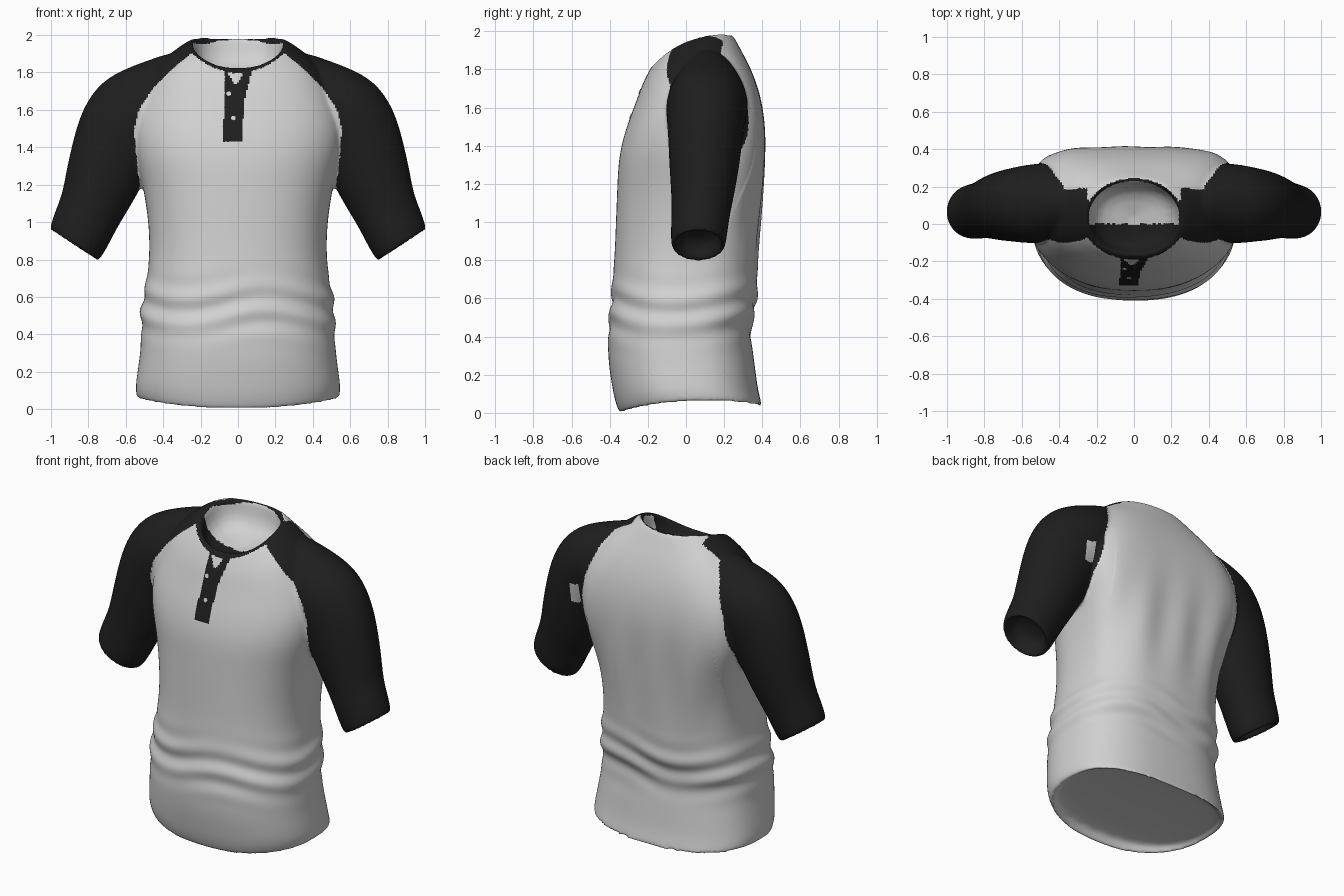
import bpy, bmesh, math
from mathutils import Vector

if "Cube" in bpy.data.objects:
    bpy.data.objects.remove(bpy.data.objects["Cube"])

SIDES = 28


def material(name, value):
    m = bpy.data.materials.new(name)
    m.use_nodes = True
    colour = (value, value, value, 1)
    m.diffuse_color = colour
    bsdf = m.node_tree.nodes["Principled BSDF"]
    bsdf.inputs["Base Color"].default_value = colour
    bsdf.inputs["Roughness"].default_value = 0.8
    return m


light = material("light grey cloth", 0.64)
black = material("black cloth", 0.013)


def power(v, n):
    return math.copysign(abs(v) ** (2 / n), v)


def lerp_table(table, z):
    """Piecewise linear value from (height, value) pairs, highest first."""
    if z >= table[0][0]:
        return table[0][1]
    for (z1, w1), (z0, w0) in zip(table, table[1:]):
        if z >= z0:
            return w0 + (w1 - w0) * (z - z0) / (z1 - z0)
    return table[-1][1]


# The back is squarer across the shoulder blades
back_squareness = [(1.86, 2.2), (1.64, 3.8), (1.35, 4.2), (1.0, 3), (0.7, 2.6)]


def body_ring(z, half, front, back, tilt=0, bump=0):
    """Torso section: tilt lifts the back, bump lifts the sides."""
    pts = []
    for i in range(SIDES):
        a = math.tau * i / SIDES
        c, s = math.cos(a), math.sin(a)
        n = lerp_table(back_squareness, z) if s > 0 else 2.3
        y = (front + back) / 2 + (back - front) / 2 * power(s, n)
        pts.append(Vector((half * power(c, n), y, z + tilt * s + bump * c * c)))
    return pts


def sleeve_ring(side, xo, zo, xi, zi, front, back):
    """Arm section between an outer and an inner point."""
    outer, inner = Vector((xo, 0, zo)), Vector((xi, 0, zi))
    pts = []
    for i in range(SIDES):
        a = math.tau * i / SIDES
        p = (outer + inner) / 2 + (outer - inner) / 2 * math.cos(a)
        p.y = (front + back) / 2 + (back - front) / 2 * math.sin(a)
        p.x *= side
        pts.append(p)
    return pts


def loft(bm, rings):
    loops = [[bm.verts.new(p) for p in ring] for ring in rings]
    for a, b in zip(loops, loops[1:]):
        for i in range(SIDES):
            j = (i + 1) % SIDES
            bm.faces.new((a[i], a[j], b[j], b[i]))
    bm.faces.new(loops[0][::-1])
    bm.faces.new(loops[-1])


# Torso, from the recess under the hem up to the dish inside the neck
torso = [
    (0.085, 0.505, -0.325, 0.36), (0.045, 0.515, -0.33, 0.375, 0.015, 0.03),
    (0.0, 0.54, -0.345, 0.402, 0.02, 0.05),
    (0.06, 0.55, -0.375, 0.395, 0, 0.03), (0.14, 0.55, -0.39, 0.375),
    (0.28, 0.528, -0.412, 0.36),
    (0.42, 0.517, -0.412, 0.335), (0.50, 0.525, -0.40, 0.355),
    (0.60, 0.512, -0.395, 0.375), (0.72, 0.485, -0.385, 0.375),
    (0.85, 0.475, -0.375, 0.38), (1.0, 0.48, -0.37, 0.39),
    (1.2, 0.51, -0.362, 0.405), (1.35, 0.555, -0.355, 0.415),
    (1.5, 0.575, -0.315, 0.418), (1.64, 0.545, -0.267, 0.395, 0.02),
    (1.76, 0.45, -0.232, 0.345, 0.04, 0.07),
    (1.84, 0.345, -0.2, 0.29, 0.06, 0.075),
    (1.91, 0.26, -0.174, 0.244, 0.08, 0.055),
    (1.905, 0.236, -0.148, 0.222, 0.08, 0.055),
    (1.77, 0.215, -0.125, 0.2, 0.03),
]
# Sleeve, from the recess in the cuff up to the collar
sleeve = [
    (0.925, 1.04, 0.735, 0.905, -0.035, 0.17),
    (0.975, 0.955, 0.775, 0.82, -0.05, 0.18),
    (1.018, 0.943, 0.752, 0.772, -0.08, 0.207),
    (0.978, 1.06, 0.69, 0.88, -0.08, 0.22),
    (0.94, 1.15, 0.64, 0.98, -0.075, 0.235),
    (0.92, 1.27, 0.57, 1.09, -0.08, 0.26),
    (0.885, 1.43, 0.50, 1.22, -0.09, 0.285),
    (0.835, 1.61, 0.44, 1.33, -0.095, 0.30),
    (0.73, 1.76, 0.38, 1.4, -0.105, 0.32),
    (0.58, 1.832, 0.33, 1.42, -0.105, 0.33),
    (0.42, 1.888, 0.3, 1.5, -0.055, 0.29),
    (0.3, 1.925, 0.28, 1.7, 0.0, 0.22),
]

bm = bmesh.new()
loft(bm, [body_ring(*r) for r in torso])
for side in (-1, 1):
    loft(bm, [sleeve_ring(side, *r) for r in sleeve])
bmesh.ops.recalc_face_normals(bm, faces=bm.faces)
mesh = bpy.data.meshes.new("shirt")
bm.to_mesh(mesh)
bm.free()
shirt = bpy.data.objects.new("shirt", mesh)
bpy.context.collection.objects.link(shirt)

# Fuse the parts into one soft garment
shirt.modifiers.new("round", "SUBSURF").levels = 2
fuse = shirt.modifiers.new("fuse", "REMESH")
fuse.mode = "VOXEL"
fuse.voxel_size = 0.0095
soft = shirt.modifiers.new("soft", "SMOOTH")
soft.factor, soft.iterations = 0.5, 9
graph = bpy.context.evaluated_depsgraph_get()
shirt.data = bpy.data.meshes.new_from_object(shirt.evaluated_get(graph))
shirt.modifiers.clear()
mesh = shirt.data


def fold_depth(p):
    """Bunched folds at the waist, long drapes down the back."""
    a = math.atan2(p.y, p.x)
    waist = math.exp(-((p.z - 0.54) / 0.13) ** 2)
    d = 0.009 * waist * math.sin(math.tau * (p.z + 0.04 * math.cos(3 * a + 0.5)) / 0.15)
    if p.y > 0.2 and abs(p.x) < 0.45:
        drape = math.exp(-((p.z - 1.1) / 0.3) ** 2) * min(1, (p.y - 0.2) / 0.1)
        d += 0.006 * drape * math.sin(24 * p.x + 2 * p.z)
    return d


moves = [v.normal * fold_depth(v.co) if abs(v.co.x) < 0.6 else Vector() for v in mesh.vertices]
for v, m in zip(mesh.vertices, moves):
    v.co += m

# Raglan seams as (height, half width)
under_arm = [(1.2, 0.525), (1.05, 0.55), (0.78, 0.62), (0.7, 3)]
front_seam = [(1.91, 0.24), (1.82, 0.35), (1.72, 0.45), (1.6, 0.53), (1.5, 0.555), (1.3, 0.54)] + under_arm
back_seam = [(1.95, 0.25), (1.88, 0.37), (1.8, 0.42), (1.6, 0.49), (1.35, 0.53)] + under_arm
placket_left = [(1.8, 0.07), (1.65, 0.035), (1.43, 0.02)]
placket_right = [(1.8, -0.07), (1.65, -0.073), (1.43, -0.08)]


def is_black(p):
    x, y, z = p
    # Light patch behind the left armhole
    if y > 0.28 and 0.55 < x < 0.61 and 1.39 < z < 1.52:
        return False
    if abs(x) > lerp_table(front_seam if y < 0.13 else back_seam, z):
        return True
    if z > 1.65:
        # Collar band and the front half of the neck dish
        r = math.hypot(x / 0.255, (y - 0.035) / 0.205)
        if r < 0.95:
            return y < 0
        if r < (1.1 if y < 0.1 else 1.02):
            return True
    if y < 0 and 1.43 < z < 1.84:
        # Button placket with its open notch
        if z > 1.74 and abs(x + 0.012) < 0.01 + 0.55 * (z - 1.74):
            return False
        return lerp_table(placket_right, z) < x < lerp_table(placket_left, z)
    return False


mesh.materials.clear()
mesh.materials.append(light)
mesh.materials.append(black)
for f in mesh.polygons:
    f.material_index = int(is_black(f.center))
    f.use_smooth = True

# Buttons set on the placket
for i, (x, z) in enumerate(((-0.05, 1.685), (-0.025, 1.555))):
    hit, place, normal, _ = shirt.ray_cast(Vector((x, -2, z)), Vector((0, 1, 0)))
    bpy.ops.mesh.primitive_cylinder_add(vertices=16, radius=0.013, depth=0.008, location=place)
    button = bpy.context.object
    button.name = f"button_{i + 1}"
    button.rotation_euler = normal.to_track_quat("Z", "Y").to_euler()
    button.data.materials.append(light)
